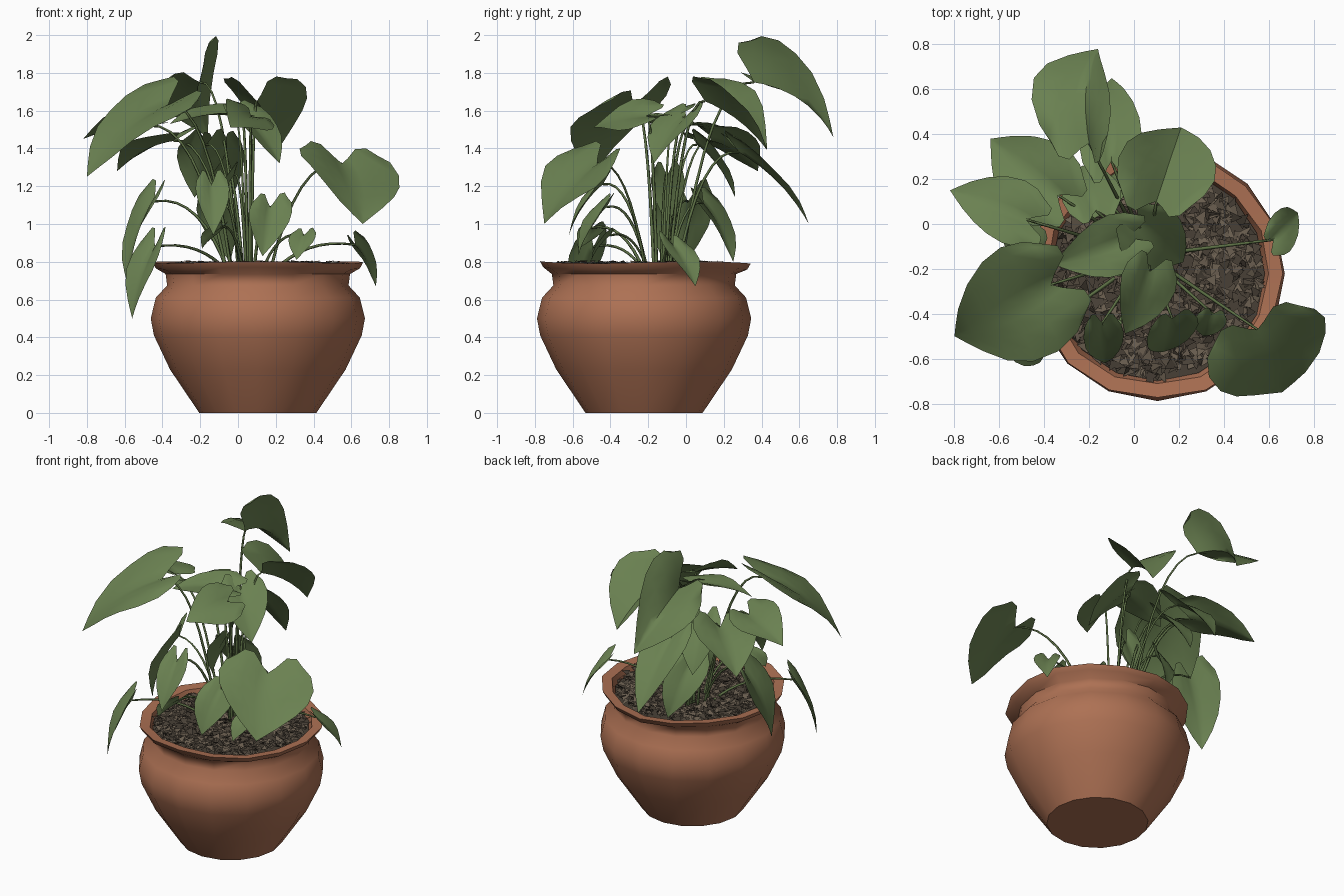
import bpy, bmesh, math, random
from mathutils import Vector

random.seed(4)
cube = bpy.data.objects.get("Cube")
if cube:
    bpy.data.objects.remove(cube)


def material(name, rgb):
    mat = bpy.data.materials.new(name)
    mat.use_nodes = True
    color = (*rgb, 1)
    mat.diffuse_color = color
    bsdf = mat.node_tree.nodes["Principled BSDF"]
    bsdf.inputs["Base Color"].default_value = color
    bsdf.inputs["Roughness"].default_value = 0.9
    return mat


TERRACOTTA = material("terracotta", (0.42, 0.165, 0.088))
LEAF = material("leaf green", (0.145, 0.22, 0.083))
STEM = material("stem green", (0.11, 0.165, 0.06))
SOIL = material("dark soil", (0.065, 0.051, 0.037))
BARK = material("bark chips", (0.14, 0.109, 0.077))

CENTER = Vector((0.105, -0.222, 0))


def add_object(name, bm, mats, smooth_angle=None):
    mesh = bpy.data.meshes.new(name)
    bm.to_mesh(mesh)
    bm.free()
    for mat in mats:
        mesh.materials.append(mat)
    obj = bpy.data.objects.new(name, mesh)
    bpy.context.collection.objects.link(obj)
    if smooth_angle:
        bpy.ops.object.select_all(action="DESELECT")
        obj.select_set(True)
        bpy.context.view_layer.objects.active = obj
        bpy.ops.object.shade_smooth_by_angle(angle=math.radians(smooth_angle))
    return obj


# Pot: revolved profile with a slightly uneven rim
def build_pot():
    profile = [(0, 0), (0.31, 0), (0.465, 0.23), (0.55, 0.41), (0.567, 0.5),
               (0.54, 0.61), (0.48, 0.675), (0.488, 0.735), (0.54, 0.765),
               (0.558, 0.797), (0.495, 0.79), (0.465, 0.7)]
    bm = bmesh.new()
    verts = [bm.verts.new((r, 0, z)) for r, z in profile]
    edges = [bm.edges.new(pair) for pair in zip(verts, verts[1:])]
    bmesh.ops.spin(bm, geom=verts + edges, axis=(0, 0, 1), cent=(0, 0, 0),
                   angle=math.tau, steps=16, use_duplicate=False)
    bmesh.ops.remove_doubles(bm, verts=bm.verts, dist=0.0005)
    for v in bm.verts:
        if v.co.z > 0.75:
            turn = math.atan2(v.co.y, v.co.x)
            v.co.z += 0.006 * math.sin(3 * turn)
            v.co.xy *= 1 + 0.012 * math.sin(5 * turn)
    bmesh.ops.translate(bm, verts=bm.verts, vec=CENTER)
    bmesh.ops.recalc_face_normals(bm, faces=bm.faces)
    add_object("pot", bm, [TERRACOTTA], 50)


# Soil: a disc covered with loose bark chips
def build_soil():
    bm = bmesh.new()
    disc = bmesh.ops.create_circle(bm, cap_ends=True, segments=16, radius=0.478)
    bmesh.ops.translate(bm, verts=disc["verts"], vec=CENTER + Vector((0, 0, 0.75)))
    add_object("soil", bm, [SOIL])

    bm = bmesh.new()
    for i in range(1100):
        turn = random.uniform(0, math.tau)
        r = 0.46 * math.sqrt(random.random())
        mid = CENTER + Vector((r * math.cos(turn), r * math.sin(turn),
                               random.uniform(0.76, 0.79)))
        spin = random.uniform(0, math.tau)
        corners = []
        for k in range(3):
            a = spin + k * math.tau / 3
            size = random.uniform(0.012, 0.042)
            corners.append(bm.verts.new(mid + Vector((
                size * math.cos(a), size * math.sin(a), random.uniform(-0.02, 0.02)))))
        face = bm.faces.new(corners)
        face.normal_update()
        if face.normal.z < 0:
            face.normal_flip()
        face.material_index = int(random.random() < 0.65)
    add_object("bark_chips", bm, [SOIL, BARK])


# Leaf: heart-shaped blade from base to tip, folded along the midrib
def build_leaf(name, base, tip, side, fold=0.22, bulge=0.07):
    base, tip, side = Vector(base), Vector(tip), Vector(side)
    axis = tip - base
    normal = axis.cross(side).normalized()
    if normal.z < 0:
        normal.negate()
    rows = [(0, 0.68), (0.1, 0.9), (0.25, 1), (0.42, 0.93), (0.6, 0.72),
            (0.78, 0.42), (0.9, 0.19), (1, 0)]
    columns = [-1, -0.8, -0.5, -0.2, 0, 0.2, 0.5, 0.8, 1]
    bm = bmesh.new()
    grid = []
    for t, w in rows:
        line = []
        for v in columns:
            lobe = math.sin(0.75 * math.pi * abs(v)) ** 1.5
            u = t - 0.28 * lobe * (1 - t) ** 2
            wave = 0.07 * math.sin(7 * t + 2 * v) * abs(v)
            lift = (fold * abs(v) + wave) * w * side.length
            lift += bulge * axis.length * 4 * t * (1 - t)
            line.append(bm.verts.new(base + axis * u + side * (v * w) + normal * lift))
        grid.append(line)
    for a, b in zip(grid, grid[1:]):
        for i in range(len(columns) - 1):
            bm.faces.new((a[i], a[i + 1], b[i + 1], b[i]))
    bmesh.ops.remove_doubles(bm, verts=bm.verts, dist=0.0005)
    bmesh.ops.recalc_face_normals(bm, faces=bm.faces)
    if sum(f.normal.dot(normal) for f in bm.faces) < 0:
        bmesh.ops.reverse_faces(bm, faces=bm.faces)
    add_object(name, bm, [LEAF], 60)
    build_stem(name + "_stem", base)


# Stem: thin tube arching from the soil to the leaf base
def build_stem(name, end):
    reach = Vector((end.x - 0.06, end.y + 0.14, 0))
    start = Vector((0.06, -0.14, 0.74)) + reach * 0.22
    bend = start + reach * 0.3
    bend.z = end.z + 0.04
    curve = bpy.data.curves.new(name, "CURVE")
    curve.dimensions = "3D"
    curve.bevel_depth = 0.008
    curve.bevel_resolution = 0
    spline = curve.splines.new("POLY")
    steps = 8
    spline.points.add(steps)
    for i, point in enumerate(spline.points):
        t = i / steps
        co = start * (1 - t) ** 2 + bend * (2 * t * (1 - t)) + end * t * t
        point.co = (*co, 1)
        point.radius = 1.2 - 0.5 * t
    curve.materials.append(STEM)
    bpy.context.collection.objects.link(bpy.data.objects.new(name, curve))


build_pot()
build_soil()

# Tall back leaves
build_leaf("back_top_leaf", (-.2, .36, 1.75), (-.16, .78, 1.46), (.175, -.03, .14), 0.6, 0.14)
build_leaf("back_low_leaf", (-.1, .28, 1.38), (-.1, .65, 1.0), (.14, .02, 0))
build_leaf("back_left_leaf", (.1, .1, 1.65), (.21, .43, 1.39), (.215, -.05, -.01), 0.65)
build_leaf("back_right_leaf", (-.34, .13, 1.44), (-.64, .38, 1.28), (.12, .15, .02))
build_leaf("back_inner_leaf", (-.17, .06, 1.42), (-.23, .26, 1.14), (.13, .03, 0))
build_leaf("back_soil_leaf", (-.1, .09, 1.11), (-.04, .25, .8), (.11, .06, 0))

# Right side leaves
build_leaf("right_large_leaf", (-.37, -.27, 1.63), (-.8, -.5, 1.25), (-.13, .23, .06), 0.1, 0.1)
build_leaf("right_high_leaf", (-.48, .02, 1.52), (-.82, .15, 1.45), (.05, .14, -.04))
build_leaf("right_hanging_leaf", (-.44, .01, 1.12), (-.59, -.06, .7), (-.05, .16, 0))
build_leaf("right_front_hanging_leaf", (-.44, -.49, .88), (-.56, -.58, .5), (.07, -.09, 0))

# Middle leaves
build_leaf("middle_right_leaf", (-.02, -.06, 1.57), (-.36, -.18, 1.53), (-.04, .13, .03))
build_leaf("middle_front_leaf", (.07, -.21, 1.57), (-.04, -.49, 1.51), (.12, -.04, -.08), 0.1)
build_leaf("middle_left_leaf", (.02, 0, 1.57), (.22, -.17, 1.32), (.1, .11, .01))
build_leaf("middle_inner_leaf", (-.02, -.1, 1.26), (-.12, -.1, 1.0), (.01, .09, 0))

# Left side leaves
build_leaf("left_large_leaf", (.55, -.47, 1.32), (.66, -.75, 1.0), (.26, .13, -.05), 0.15)
build_leaf("left_rim_leaf", (.62, -.07, .89), (.73, .05, .67), (.035, -.085, .02))

# Low front leaves
build_leaf("front_right_leaf", (-.14, -.44, 1.21), (-.13, -.62, .94), (.09, .01, 0))
build_leaf("front_middle_leaf", (.17, -.42, 1.09), (.13, -.57, .83), (.115, .03, 0))
build_leaf("front_left_leaf", (.35, -.4, .94), (.31, -.5, .81), (.07, -.01, 0))
build_leaf("front_small_leaf", (-.09, -.5, .98), (-.19, -.57, .87), (.04, .07, 0))
